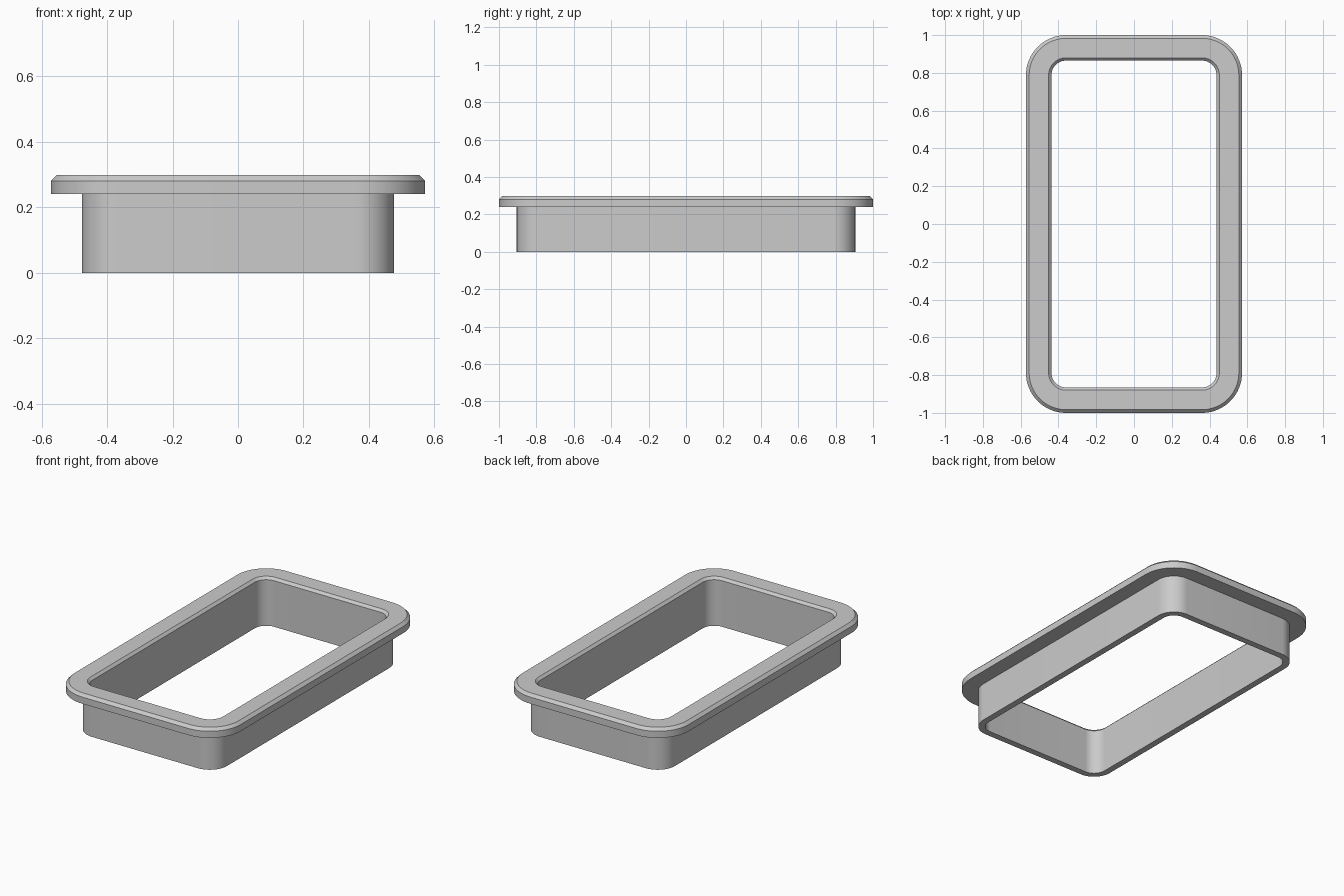
import bpy
import bmesh
import math

cube = bpy.data.objects.get("Cube")
if cube:
    bpy.data.objects.remove(cube, do_unlink=True)

# Plain grey material
grey = bpy.data.materials.new("plain grey")
grey.use_nodes = True
colour = (0.6, 0.6, 0.6, 1)
grey.diffuse_color = colour
grey.node_tree.nodes["Principled BSDF"].inputs["Base Color"].default_value = colour

CORNER_X, CORNER_Y = 0.36, 0.788   # centres of the rounded corners
STEPS = 16                         # segments per corner


def rounded_loop(bm, radius, z):
    """Rounded rectangle of vertices at a distance from the corner centres."""
    verts = []
    for i, (sx, sy) in enumerate([(1, 1), (-1, 1), (-1, -1), (1, -1)]):
        for k in range(STEPS + 1):
            a = (i + k / STEPS) * math.pi / 2
            verts.append(bm.verts.new((sx * CORNER_X + radius * math.cos(a),
                                       sy * CORNER_Y + radius * math.sin(a), z)))
    return verts


# Cross-section of collar and flange: corner radius, height
profile = [
    (0.077, 0.0), (0.117, 0.0),        # bottom rim
    (0.117, 0.24), (0.212, 0.24),      # outer wall, underside of flange
    (0.212, 0.281), (0.195, 0.298),    # flange edge and chamfer
    (0.092, 0.298), (0.077, 0.283),    # top face and inner chamfer
]

# Sweep the section round the frame
bm = bmesh.new()
loops = [rounded_loop(bm, r, z) for r, z in profile]
for a, b in zip(loops, loops[1:] + loops[:1]):
    for i in range(len(a)):
        j = (i + 1) % len(a)
        bm.faces.new((a[i], a[j], b[j], b[i]))
bmesh.ops.recalc_face_normals(bm, faces=bm.faces)
mesh = bpy.data.meshes.new("flanged_frame")
bm.to_mesh(mesh)
bm.free()
mesh.materials.append(grey)

frame = bpy.data.objects.new("flanged_frame", mesh)
bpy.context.collection.objects.link(frame)
bpy.ops.object.select_all(action="DESELECT")
frame.select_set(True)
bpy.context.view_layer.objects.active = frame
bpy.ops.object.shade_smooth_by_angle(angle=math.radians(30))
